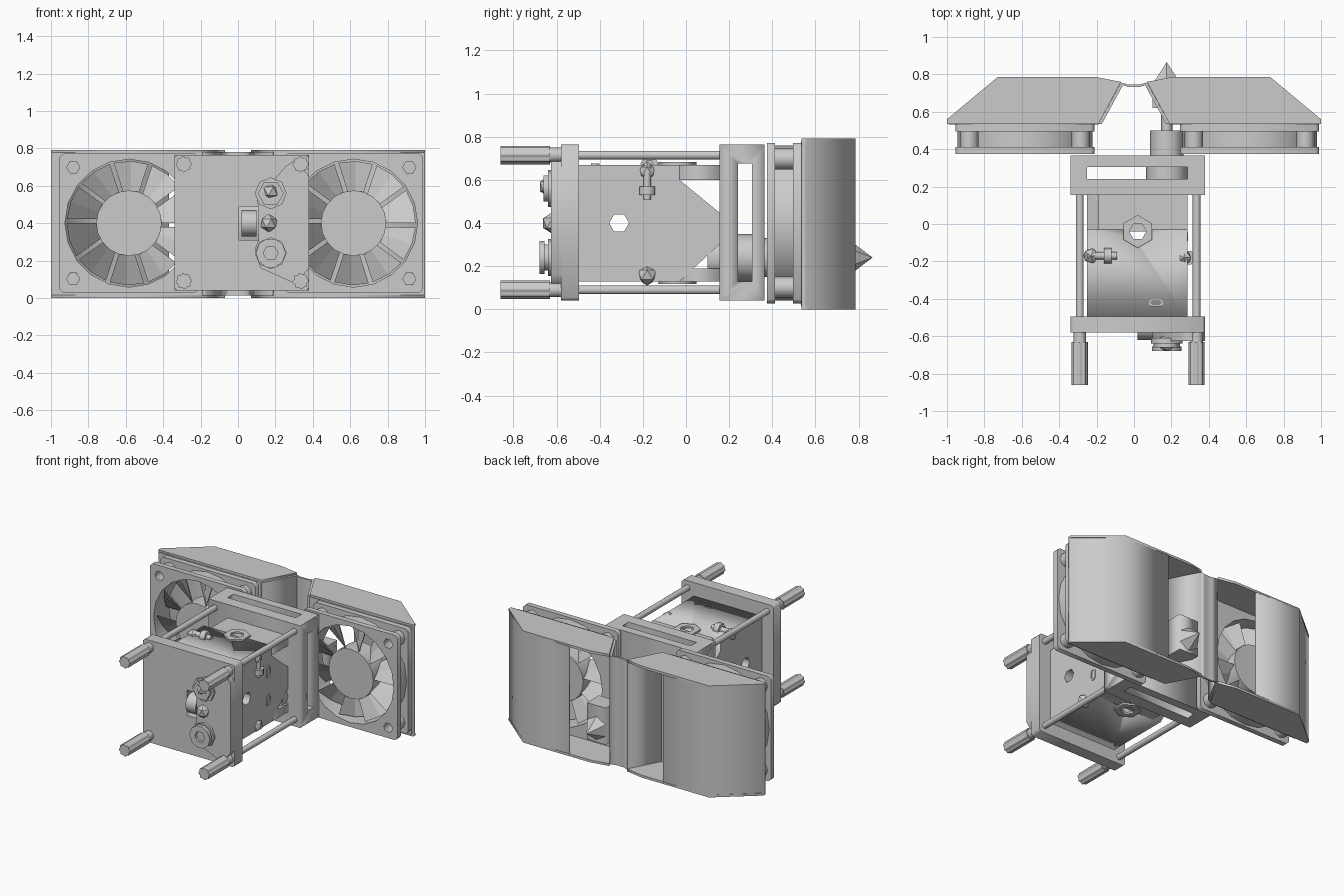
import bpy, bmesh, math
from mathutils import Matrix, Vector

if "Cube" in bpy.data.objects:
    bpy.data.objects.remove(bpy.data.objects["Cube"])

C = bpy.context.scene.collection
# local (a, b, c) -> world, c is the extrusion direction
AX = {'x': Matrix(((0, 0, 1), (1, 0, 0), (0, 1, 0))),
      'y': Matrix(((1, 0, 0), (0, 0, -1), (0, 1, 0))),
      'z': Matrix.Identity(3)}


def finish(name, bm):
    bmesh.ops.remove_doubles(bm, verts=bm.verts, dist=1e-5)
    bmesh.ops.recalc_face_normals(bm, faces=bm.faces)
    me = bpy.data.meshes.new(name)
    bm.to_mesh(me)
    bm.free()
    ob = bpy.data.objects.new(name, me)
    C.objects.link(ob)
    return ob


def plate(name, loops, axis, lo, hi):
    """Extrude an outline (and holes) between lo and hi along an axis."""
    cu = bpy.data.curves.new(name, 'CURVE')
    cu.dimensions, cu.fill_mode, cu.extrude = '2D', 'BOTH', abs(hi - lo) / 2
    for pts in loops:
        s = cu.splines.new('POLY')
        s.points.add(len(pts) - 1)
        for p, q in zip(s.points, pts):
            p.co = (q[0], q[1], 0, 1)
        s.use_cyclic_u = True
    tmp = bpy.data.objects.new(name, cu)
    C.objects.link(tmp)
    dg = bpy.context.evaluated_depsgraph_get()
    me = bpy.data.meshes.new_from_object(tmp.evaluated_get(dg))
    bm = bmesh.new()
    bm.from_mesh(me)
    bpy.data.objects.remove(tmp)
    bpy.data.meshes.remove(me)
    m = AX[axis]
    mid = Vector([(lo + hi) / 2 if a == axis else 0 for a in 'xyz'])
    for v in bm.verts:
        v.co = m @ v.co + mid
    return finish(name, bm)


def ngon(a, b, r, n, ph=0.0):
    return [(a + r * math.cos(ph + 2 * math.pi * i / n),
             b + r * math.sin(ph + 2 * math.pi * i / n)) for i in range(n)]


def rect(a0, a1, b0, b1, c=0.0):
    if not c:
        return [(a0, b0), (a1, b0), (a1, b1), (a0, b1)]
    return [(a0 + c, b0), (a1 - c, b0), (a1, b0 + c), (a1, b1 - c),
            (a1 - c, b1), (a0 + c, b1), (a0, b1 - c), (a0, b0 + c)]


def box(name, x0, x1, y0, y1, z0, z1):
    return plate(name, [rect(x0, x1, y0, y1)], 'z', z0, z1)


def gem(name, loc, r):
    bm = bmesh.new()
    bmesh.ops.create_icosphere(bm, subdivisions=1, radius=r, matrix=Matrix.Translation(loc))
    return finish(name, bm)


def cut(ob, cutter):
    md = ob.modifiers.new('cut', 'BOOLEAN')
    md.operation, md.solver, md.object = 'DIFFERENCE', 'EXACT', cutter
    bpy.context.view_layer.objects.active = ob
    bpy.ops.object.modifier_apply(modifier='cut')
    bpy.data.objects.remove(cutter)


# fans: two flanges, tube, corner posts, hub and pitched blades
def fan(side, cx):
    cz, h = 0.40, 0.372
    corners = [(cx + sx * 0.298, cz + sz * 0.298) for sx in (-1, 1) for sz in (-1, 1)]
    loops = [rect(cx - h, cx + h, cz - h, cz + h, 0.02), ngon(cx, cz, 0.342, 20)]
    loops += [ngon(a, b, 0.035, 6) for a, b in corners]
    plate(side + '_fan_front_flange', loops, 'y', 0.375, 0.412)
    plate(side + '_fan_back_flange', loops, 'y', 0.495, 0.532)
    plate(side + '_fan_tube', [ngon(cx, cz, 0.36, 20), ngon(cx, cz, 0.342, 20)], 'y', 0.40, 0.51)
    for a, b in corners:
        plate(side + '_fan_post', [ngon(a, b, 0.05, 8), ngon(a, b, 0.035, 8)], 'y', 0.40, 0.51)
    plate(side + '_fan_hub', [ngon(cx, cz, 0.175, 20)], 'y', 0.385, 0.52)
    bm = bmesh.new()
    n = 10
    for i in range(n):
        a0 = 2 * math.pi * i / n
        rows = []
        for r, span in ((0.165, 0.50), (0.332, 0.56)):
            row = []
            for t in (0, 0.5, 1):
                a = a0 + span * t
                y = 0.395 + 0.105 * t
                row.append([bm.verts.new((cx + r * math.cos(a), y + d, cz + r * math.sin(a)))
                            for d in (0, 0.01)])
            rows.append(row)
        p, q = rows
        for k in (0, 1):
            for d in (0, 1):
                bm.faces.new((p[k][d], p[k + 1][d], q[k + 1][d], q[k][d]))
            for w in rows:
                bm.faces.new((w[k][0], w[k + 1][0], w[k + 1][1], w[k][1]))
        for k in (0, 2):
            bm.faces.new((p[k][0], p[k][1], q[k][1], q[k][0]))
    finish(side + '_fan_blades', bm)


fan('left', -0.583)
fan('right', 0.618)

# air ducts behind the fans, open near the middle at the back
for side, s in (('left', -1), ('right', 1)):
    f = lambda pts: [(s * a, b) for a, b in pts]
    cover = f([(1, 0.535), (1, 0.56), (0.73, 0.785), (0.2, 0.785), (0.07, 0.76), (0.19, 0.535)])
    plate(side + '_duct_top', [cover], 'z', 0.775, 0.792)
    plate(side + '_duct_bottom', [cover], 'z', 0.0, 0.017)
    plate(side + '_duct_back_wall', [f([(1, 0.535), (1, 0.555), (0.73, 0.785), (0.37, 0.785),
          (0.37, 0.77), (0.725, 0.77), (0.985, 0.548), (0.985, 0.535)])], 'z', 0.012, 0.78)
    plate(side + '_duct_inner_wall', [f([(0.19, 0.535), (0.07, 0.757), (0.055, 0.75),
                                         (0.172, 0.535)])], 'z', 0.012, 0.78)
    cx = 0.618 if s > 0 else -0.583
    plate(side + '_duct_front', [f(rect(0.19, 0.99, 0.015, 0.777)),
                                 ngon(cx, 0.4, 0.342, 20)], 'y', 0.532, 0.547)
plate('duct_bridge', [[(-0.07, 0.757), (-0.03, 0.745), (0.03, 0.745), (0.07, 0.757),
                       (0.055, 0.74), (0.03, 0.732), (-0.03, 0.732), (-0.055, 0.74)]], 'z', 0.012, 0.78)

# extruder body with chamfered nose and hexagonal through holes
core = plate('extruder_body', [[(-0.51, 0.13), (-0.03, 0.13), (0.165, 0.31), (0.165, 0.44),
             (-0.03, 0.60), (-0.03, 0.67), (-0.51, 0.67)], ngon(-0.31, 0.4, 0.046, 6)], 'x', -0.25, 0.285)
cut(core, plate('hole', [ngon(0.02, -0.04, 0.046, 6)], 'z', 0, 1))
box('body_top_rail', -0.19, 0.285, -0.04, 0.165, 0.60, 0.67)
box('body_bottom_rail', -0.19, 0.285, -0.04, 0.165, 0.13, 0.19)
for z0, z1 in ((0.665, 0.682), (0.118, 0.135)):
    plate('hex_collar', [ngon(0.02, -0.04, 0.088, 6, math.pi / 6), ngon(0.02, -0.04, 0.046, 6)], 'z', z0, z1)
for z in (0.3, 0.5):
    plate('side_slot_rim', [rect(-0.09, -0.045, z - 0.04, z + 0.04, 0.012),
                            rect(-0.083, -0.052, z - 0.033, z + 0.033, 0.01)], 'x', 0.28, 0.29)
plate('top_slot_rim', [rect(0.08, 0.155, -0.44, -0.4, 0.012),
                       rect(0.087, 0.148, -0.433, -0.407, 0.01)], 'z', 0.665, 0.675)

# front plate with square window and raised guide panel
plate('front_plate', [rect(-0.34, 0.38, 0.04, 0.765, 0.015), rect(0.005, 0.11, 0.31, 0.49)],
      'y', -0.58, -0.495)
plate('guide_panel', [[(0.31, 0.075), (0.38, 0.16), (0.38, 0.65), (0.31, 0.74), (0.25, 0.70),
                       (0.10, 0.52), (0.11, 0.49), (0.11, 0.31), (0.09, 0.26), (0.12, 0.16)]], 'y', -0.625, -0.575)
plate('drive_gear', [ngon(-0.55, 0.4, 0.07, 12)], 'x', 0.02, 0.1)

# clamp frame: open through the sides and through the top
fr = box('clamp_frame', -0.34, 0.38, 0.155, 0.365, 0.04, 0.765)
cut(fr, box('slot_x', -1, 1, 0.24, 0.305, 0.13, 0.675))
cut(fr, box('slot_z', -0.25, 0.285, 0.24, 0.305, -1, 1))

# tie rods with fluted thumb screws
for x in (-0.29, 0.335):
    for z in (0.09, 0.715):
        plate('tie_rod', [ngon(x, z, 0.021, 10)], 'y', -0.6, 0.3)
        plate('screw_neck', [ngon(x, z, 0.034, 12)], 'y', -0.64, -0.575)
        flutes = [(x + r * math.cos(a), z + r * math.sin(a)) for i in range(32)
                  for r, a in [(0.043 if i % 4 < 2 else 0.037, i * math.pi / 16)]]
        plate('thumb_screw', [flutes], 'y', -0.86, -0.63)

# hot end along y: mount, heat sink, neck, heater block, nozzle
hx, hz = 0.175, 0.24
for nm, r, n, y0, y1 in (('hotend_mount', 0.11, 12, 0.1, 0.31), ('hotend_collar', 0.06, 12, 0.3, 0.37),
                         ('heat_sink', 0.09, 12, 0.36, 0.5), ('hotend_neck', 0.03, 8, 0.49, 0.66)):
    plate(nm, [ngon(hx, hz, r, n)], 'y', y0, y1)
box('heater_block', 0.10, 0.25, 0.62, 0.755, 0.14, 0.40)
bm = bmesh.new()
bmesh.ops.create_cone(bm, cap_ends=True, segments=6, radius1=0.083, radius2=0.0, depth=0.11,
                      matrix=Matrix.Translation((hx, 0.81, hz)) @ Matrix.Rotation(-math.pi / 2, 4, 'X'))
finish('nozzle', bm)

# front fittings
for z in (0.24, 0.56):
    plate('fitting_base', [ngon(0.175, z, 0.085, 8)], 'y', -0.64, -0.61)
    plate('fitting_nut', [ngon(0.175, z, 0.07, 6)], 'y', -0.66, -0.63)
plate('fitting_ring', [ngon(0.175, 0.24, 0.08, 10), ngon(0.175, 0.24, 0.04, 6)], 'y', -0.68, -0.655)
gem('fitting_bead', (0.175, -0.635, 0.57), 0.05)
gem('centre_bead', (0.165, -0.62, 0.40), 0.05)

# tension screws on the top and the right side
plate('top_screw_shaft', [ngon(-0.17, 0.675, 0.02, 6)], 'x', -0.25, -0.09)
plate('top_screw_nut', [ngon(-0.17, 0.675, 0.042, 6)], 'x', -0.16, -0.12)
gem('top_screw_head', (-0.23, -0.17, 0.66), 0.045)
plate('side_screw_shaft', [ngon(0.285, -0.18, 0.02, 6)], 'z', 0.51, 0.66)
plate('side_screw_nut', [ngon(0.285, -0.18, 0.042, 6)], 'z', 0.53, 0.57)
gem('side_screw_head', (0.265, -0.18, 0.64), 0.045)
gem('side_bead', (0.265, -0.18, 0.16), 0.05)
